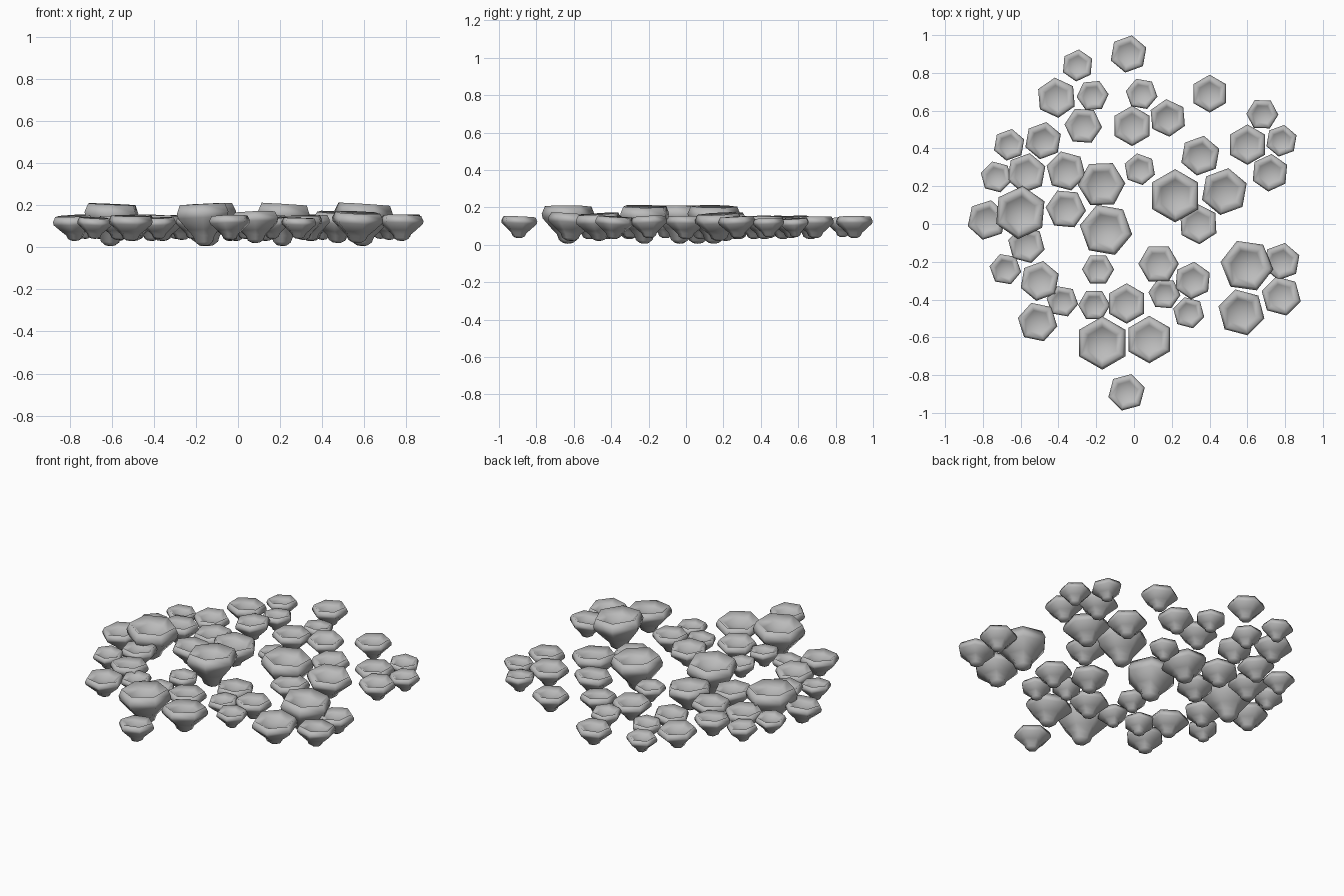
import bpy
import bmesh
import random
from math import cos, sin, radians, pi
from mathutils import Matrix

default_cube = bpy.data.objects.get("Cube")
if default_cube:
    bpy.data.objects.remove(default_cube, do_unlink=True)

# Single grey material
grey = bpy.data.materials.new("stone_grey")
grey.use_nodes = True
colour = (0.5, 0.5, 0.5, 1)
grey.diffuse_color = colour
grey.node_tree.nodes["Principled BSDF"].inputs["Base Color"].default_value = colour

SIDES = 6

# Cup section as (radius, height) shares: bowl, rim, flared underside, foot
SECTION = [(0.3, -0.25), (0.6, -0.17), (0.88, 0), (1, -0.2), (0.97, -0.32),
           (0.62, -0.6), (0.42, -0.75), (0.34, -0.9), (0.18, -0.98)]
BOWL_CENTRE = -0.28
FOOT_CENTRE = -1


def make_cup(name, x, y, turn, radius, top, height, tilt):
    """Six-sided bowl with a soft rim and a small rounded foot."""
    bm = bmesh.new()
    rings = []
    for share, level in SECTION:
        ring = []
        for side in range(SIDES):
            a = radians(turn) + side * 2 * pi / SIDES
            r = radius * share
            ring.append(bm.verts.new((r * cos(a), r * sin(a), height * level)))
        rings.append(ring)
    centre = bm.verts.new((0, 0, height * BOWL_CENTRE))
    foot = bm.verts.new((0, 0, height * FOOT_CENTRE))
    for i in range(SIDES):
        j = (i + 1) % SIDES
        bm.faces.new((centre, rings[0][i], rings[0][j]))
        bm.faces.new((foot, rings[-1][j], rings[-1][i]))
        for upper, lower in zip(rings, rings[1:]):
            bm.faces.new((upper[i], lower[i], lower[j], upper[j]))
    bmesh.ops.recalc_face_normals(bm, faces=bm.faces)
    for face in bm.faces:
        face.smooth = True
    # Lean the cup slightly, then lift it into place
    lean = Matrix.Rotation(tilt[0], 4, "X") @ Matrix.Rotation(tilt[1], 4, "Y")
    bm.transform(Matrix.Translation((x, y, top)) @ lean)
    mesh = bpy.data.meshes.new(name)
    bm.to_mesh(mesh)
    bm.free()
    mesh.materials.append(grey)
    cup = bpy.data.objects.new(name, mesh)
    bpy.context.collection.objects.link(cup)
    return cup


# Positions in hundredths with a turn in degrees, grouped by size
SMALL = [(-30, 84, 25), (-22, 68, 5), (4, 69, 50), (68, 58, 58), (78, 44, 20),
         (3, 29, 40), (-73, 25, 45), (-66, 42, 20), (-68, -24, 50),
         (-38, -41, 50), (-19, -24, 0), (-21, -43, 0), (16, -37, 55),
         (29, -47, 45)]
MEDIUM = [(-3, 90, 20), (-27, 52, 56), (18, 56, 35), (40, 69, 30), (72, 27, 25),
          (-48, 44, 20), (-57, -11, 45), (31, -30, 25), (-4, -89, 15),
          (78, -20, 20)]
BROAD = [(-41, 67, 35), (-1, 52, 30), (60, 42, 30), (35, 36, 20), (34, 0, 33),
         (-36, 28, 45), (-36, 8, 55), (-57, 27, 20), (-78, 2, 18),
         (-50, -30, 20), (-51, -52, 48), (-4, -42, 30), (13, -21, 0),
         (78, -38, 45)]
LARGE = [(48, 17, 20), (-17, 21, 2), (8, -61, 30), (57, -47, 45)]
GIANT = [(22, 15, 30), (-60, 6, 25), (-15, -3, 50), (-17, -63, 30), (60, -22, 52)]

# Group name: cups, radius, rim height, cup height
GROUPS = {
    "small_cup": (SMALL, 0.085, 0.14, 0.1),
    "medium_cup": (MEDIUM, 0.1, 0.15, 0.115),
    "broad_cup": (BROAD, 0.107, 0.15, 0.12),
    "large_cup": (LARGE, 0.126, 0.165, 0.145),
    "giant_cup": (GIANT, 0.141, 0.205, 0.2),
}

random.seed(4)
LEAN = radians(4)
for group, (places, radius, top, height) in GROUPS.items():
    for number, (x, y, turn) in enumerate(places, 1):
        tilt = (random.uniform(-LEAN, LEAN), random.uniform(-LEAN, LEAN))
        make_cup(f"{group}_{number}", x / 100, y / 100, turn,
                 radius, top, height, tilt)
